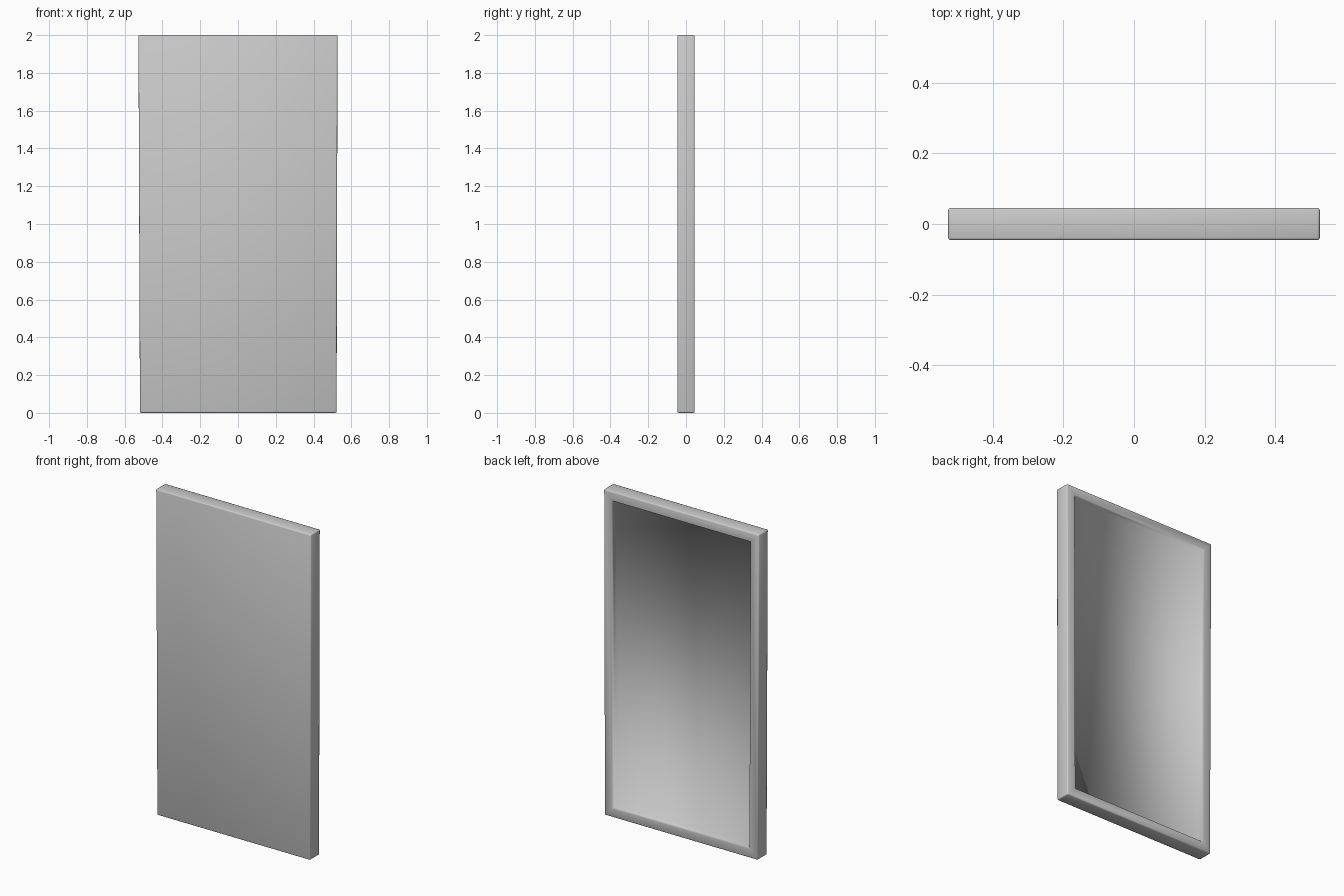
import bpy, bmesh

if "Cube" in bpy.data.objects:
    bpy.data.objects.remove(bpy.data.objects["Cube"])

# Panel outline: tapers very slightly toward the bottom
Y = 0.046
outline = [(-0.519, 0), (0.522, 0), (0.527, 2), (-0.527, 2)]

bm = bmesh.new()
front = [bm.verts.new((x, -Y, z)) for x, z in outline]
back = [bm.verts.new((x, Y, z)) for x, z in outline]
bm.faces.new(front)
back_face = bm.faces.new(back[::-1])
for i in range(4):
    j = (i + 1) % 4
    bm.faces.new((front[j], front[i], back[i], back[j]))
bmesh.ops.recalc_face_normals(bm, faces=bm.faces[:])
outer_edges = bm.edges[:]

# Recessed back: flat rim, then a steep step down to the floor
bmesh.ops.inset_region(bm, faces=[back_face], thickness=0.083)
rim_edges = list(back_face.edges)
bmesh.ops.inset_region(bm, faces=[back_face], thickness=0.01, depth=-0.03)

# Softened outer and rim edges
bmesh.ops.bevel(bm, geom=outer_edges + rim_edges, offset=0.007, segments=2,
                profile=0.5, affect='EDGES')

mesh = bpy.data.meshes.new("framed_panel")
bm.to_mesh(mesh)
bm.free()
panel = bpy.data.objects.new("framed_panel", mesh)
bpy.context.collection.objects.link(panel)
bpy.context.view_layer.objects.active = panel
panel.select_set(True)
bpy.ops.object.shade_smooth()
